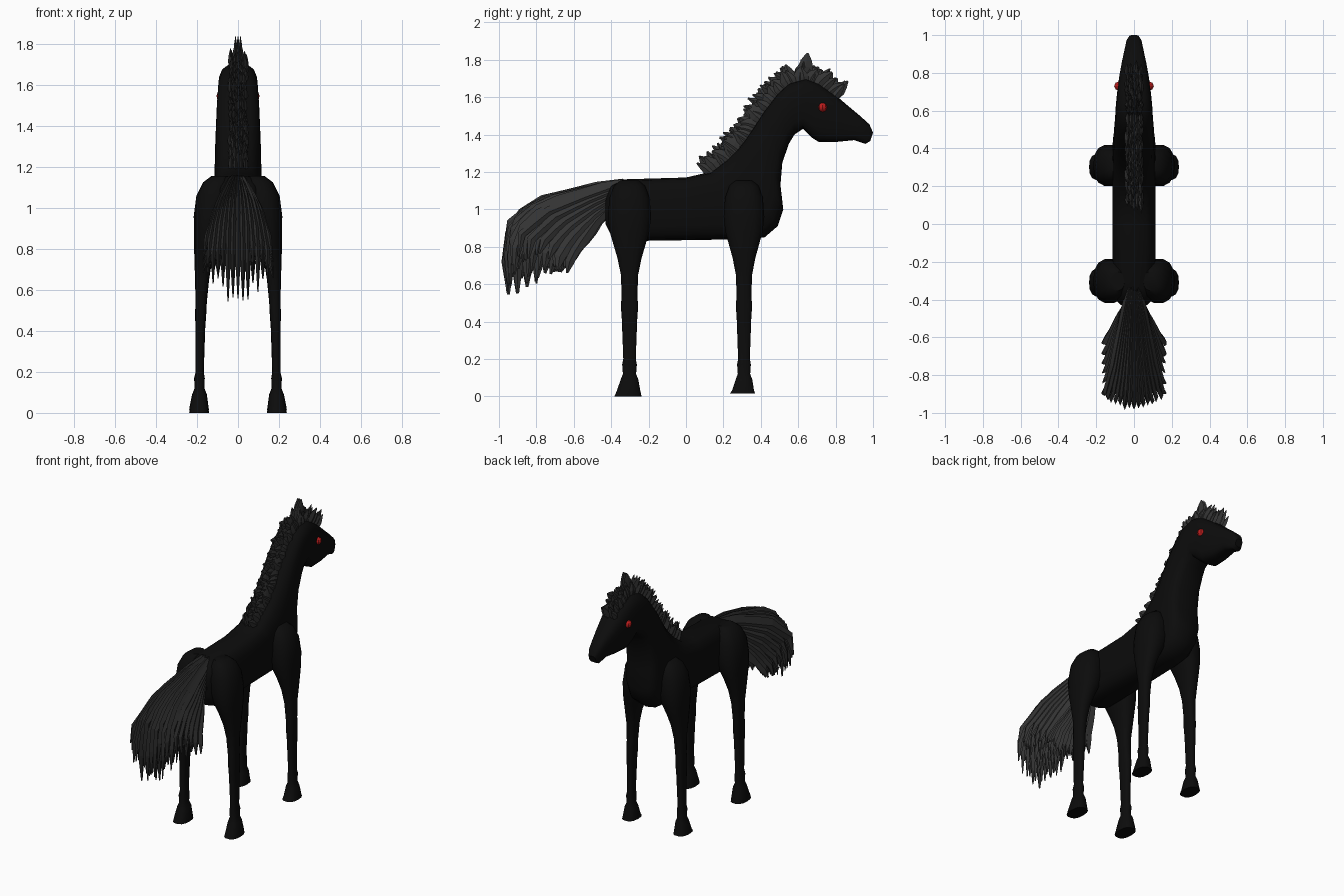
import bpy, bmesh, math, random
from mathutils import Vector

random.seed(4)
if "Cube" in bpy.data.objects:
    bpy.data.objects.remove(bpy.data.objects["Cube"])


def material(name, color):
    m = bpy.data.materials.new(name)
    m.use_nodes = True
    m.diffuse_color = (*color, 1)
    m.node_tree.nodes["Principled BSDF"].inputs["Base Color"].default_value = (*color, 1)
    return m


BLACK = material("coat black", (.0035, .0035, .0035))
GREY = material("hair grey", (.033, .033, .033))
RED = material("eye red", (.5, .012, .012))


def finish(name, bm, mat, angle=None):
    bmesh.ops.recalc_face_normals(bm, faces=bm.faces)
    mesh = bpy.data.meshes.new(name)
    bm.to_mesh(mesh)
    bm.free()
    mesh.materials.append(mat)
    if angle:
        mesh.shade_smooth()
        mesh.set_sharp_from_angle(angle=math.radians(angle))
    obj = bpy.data.objects.new(name, mesh)
    bpy.context.collection.objects.link(obj)
    return obj


def loft(bm, rings):
    """Skin a list of point rings and cap both ends."""
    rows = [[bm.verts.new(p) for p in ring] for ring in rings]
    n = len(rows[0])
    for a, b in zip(rows, rows[1:]):
        for i in range(n):
            j = (i + 1) % n
            bm.faces.new((a[i], a[j], b[j], b[i]))
    bm.faces.new(rows[0])
    bm.faces.new(rows[-1])


def section(center, u, v, sides=16, power=1.0):
    """Rounded-box ring spanned by the half axes u and v."""
    ring = []
    for i in range(sides):
        a = 2 * math.pi * i / sides
        c, s = math.cos(a), math.sin(a)
        ring.append(center + u * math.copysign(abs(c) ** power, c)
                    + v * math.copysign(abs(s) ** power, s))
    return ring


def sample(points, t):
    """Point at t in 0..1 along a polyline."""
    f = min(max(t, 0), .9999) * (len(points) - 1)
    i = int(f)
    return Vector(points[i]).lerp(Vector(points[i + 1]), f - i)


# Torso, neck and head: top (y, z), bottom (y, z), half width
BODY = [(-.43, 1.07, -.43, .92, .07), (-.40, 1.13, -.40, .86, .10),
        (-.34, 1.16, -.33, .83, .115), (0, 1.17, 0, .835, .115),
        (.13, 1.20, .30, .84, .115), (.22, 1.27, .42, .85, .115),
        (.27, 1.32, .49, .91, .115), (.31, 1.37, .52, 1.0, .114),
        (.36, 1.44, .505, 1.13, .112), (.42, 1.53, .515, 1.25, .108),
        (.49, 1.62, .55, 1.35, .104), (.55, 1.675, .58, 1.40, .10),
        (.64, 1.70, .625, 1.43, .096), (.71, 1.675, .67, 1.385, .09),
        (.80, 1.61, .71, 1.36, .082), (.87, 1.55, .80, 1.36, .068),
        (.93, 1.50, .90, 1.37, .052), (.98, 1.455, .96, 1.35, .04),
        (1.0, 1.41, .985, 1.365, .025)]
bm = bmesh.new()
rings = []
for ty, tz, by, bz, w in BODY:
    top, bottom = Vector((0, ty, tz)), Vector((0, by, bz))
    rings.append(section((top + bottom) / 2, Vector((w, 0, 0)), (top - bottom) / 2, 16, .6))
loft(bm, rings)
finish("body", bm, BLACK, 40)

# Legs: height, centre x, half width, half depth, shift in y
LEG = [(1.155, .09, .04, .05, 0), (1.125, .10, .07, .085, 0), (1.06, .115, .088, .11, 0),
       (.96, .13, .086, .118, 0), (.88, .145, .07, .108, 0), (.82, .158, .056, .09, 0),
       (.74, .17, .043, .066, 0), (.65, .175, .034, .047, 0), (.54, .18, .028, .043, 0),
       (.48, .182, .027, .047, 0), (.41, .184, .024, .042, 0), (.20, .187, .02, .034, 0),
       (.17, .188, .026, .04, 0), (.12, .188, .024, .036, 0), (.09, .188, .036, .048, 0),
       (.03, .19, .046, .064, -.005), (0, .19, .048, .074, -.008)]


def leg(name, side, y, depth, foot):
    bm = bmesh.new()
    rings = []
    for z, x, rx, ry, dy in LEG:
        center = Vector((side * x, y + dy, max(z, foot)))
        rings.append(section(center, Vector((rx, 0, 0)), Vector((0, ry * depth, 0)), 14, .8))
    loft(bm, rings)
    finish(name, bm, BLACK, 40)


for label, side in (("left", 1), ("right", -1)):
    leg("front_leg_" + label, side, .31, .94, .015)
    leg("hind_leg_" + label, side, -.302, 1, 0)
    # Eyes
    bm = bmesh.new()
    bmesh.ops.create_uvsphere(bm, u_segments=8, v_segments=6, radius=.025)
    bmesh.ops.translate(bm, verts=bm.verts, vec=(side * .08, .73, 1.545))
    finish("eye_" + label, bm, RED)


def lock(bm, path, width, thick):
    """Blade-shaped hair lock: broad seen from the side, thin across, pointed at its end."""
    shape = (.5, .85, 1, .95, .7, .15)
    rings = []
    for i, p in enumerate(path):
        tangent = path[min(i + 1, len(path) - 1)] - path[max(i - 1, 0)]
        broad = Vector((0, -tangent.z, tangent.y)).normalized()
        k = shape[round(i * (len(shape) - 1) / (len(path) - 1))]
        rings.append(section(p, Vector((thick * k, 0, 0)), broad * width * k, 4))
    loft(bm, rings)


# Mane: overlapping locks standing off the crest, swept back
CREST = [(0, b[0], b[1]) for b in BODY[4:15]]
bm = bmesh.new()
count = 30
for n in range(count):
    t = n / (count - 1)
    root = sample(CREST, t)
    along = (sample(CREST, t + .06) - sample(CREST, t - .06)).normalized()
    out = Vector((0, -along.z, along.y))
    for col in range(-2, 3):
        reach = random.uniform(.07, .115) * (1 - .12 * abs(col))
        lean = random.uniform(-.02, .04) if t < .75 else random.uniform(-.04, .02)
        x = Vector((col * .017 + random.uniform(-.006, .006), 0, 0))
        path = []
        for k in range(5):
            s = k / 4
            path.append(root + x + out * (s * (reach + .035) - .035) - along * lean * s * s)
        lock(bm, path, random.uniform(.022, .036), .012)
# Forelock tuft
for col in (-1, 0, 1):
    base = Vector((col * .012, .63, 1.69))
    lock(bm, [base + Vector((0, .02 * s, .145 * s)) for s in (0, .25, .5, .75, 1)], .04, .01)
finish("mane", bm, GREY)

# Tail: locks blended between an upper and a lower sweep, fanning sideways
UPPER = [(0, -.33, 1.14), (0, -.55, 1.09), (0, -.77, 1.03), (0, -.93, .93),
         (0, -.96, .70), (0, -.95, .43)]
LOWER = [(0, -.39, 1.03), (0, -.49, .97), (0, -.58, .89), (0, -.66, .81),
         (0, -.70, .72), (0, -.71, .64)]
bm = bmesh.new()
columns, layers = 15, 6
for c in range(columns):
    u = 2 * c / (columns - 1) - 1
    for layer in range(layers):
        v = layer / (layers - 1)
        length = (1 - .25 * abs(u)) * random.uniform(.86, 1)
        path = []
        for k in range(8):
            t = k / 7 * length
            p = sample(UPPER, t).lerp(sample(LOWER, t), v)
            p.x = u * (.03 + .14 * min(1, t / .68))
            p.y += .07 * u * u * t
            p.z -= .12 * u * u * t
            path.append(p)
        lock(bm, path, random.uniform(.03, .05), .017)
finish("tail", bm, GREY)
